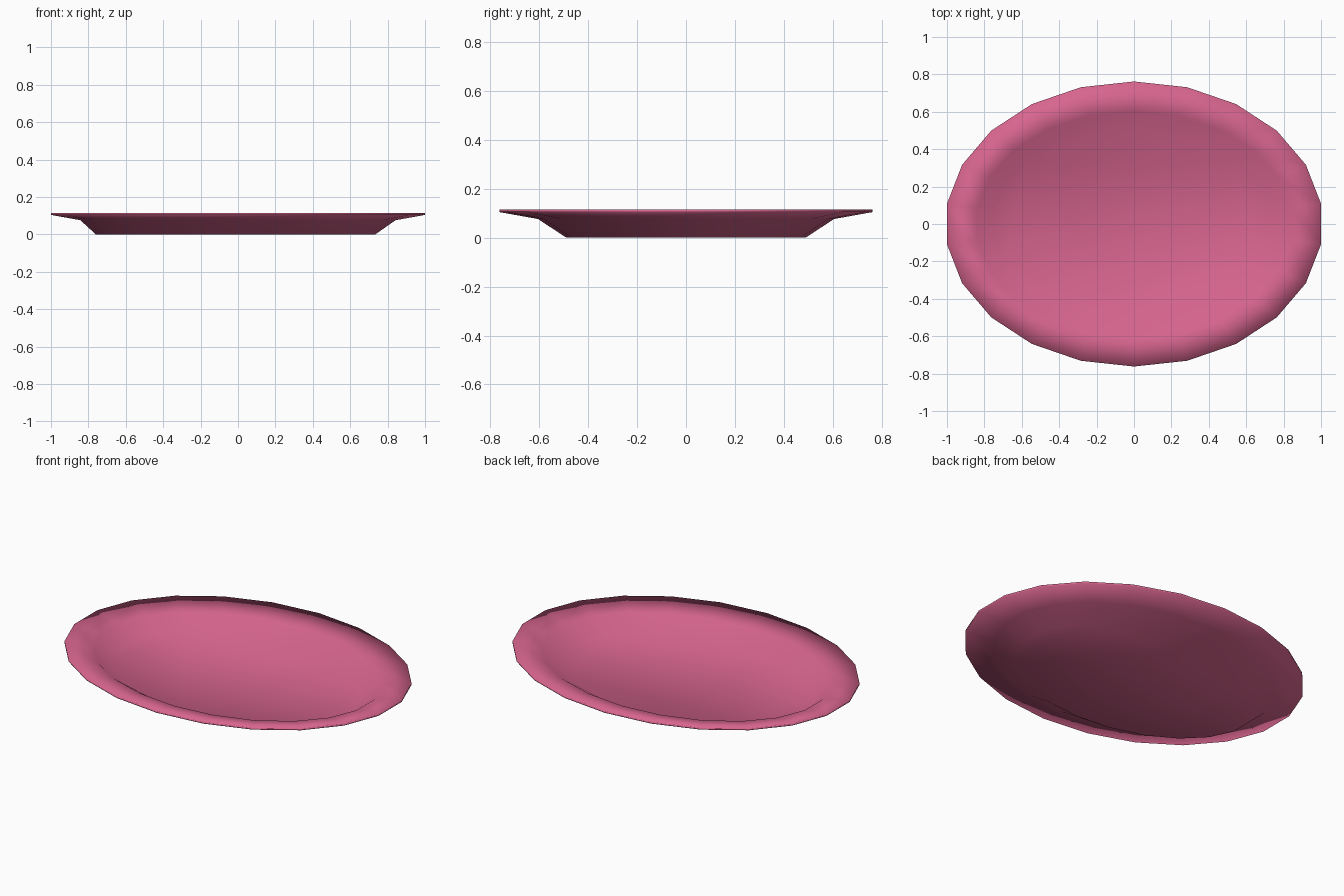
import bpy, bmesh
from math import sin, cos, tau

if "Cube" in bpy.data.objects:
    bpy.data.objects.remove(bpy.data.objects["Cube"])

SIDES = 22
WIDEST = sin(tau * 5 / SIDES)  # largest x factor of the 22-gon


def ring(bm, half_x, half_y, z, shift=0.0):
    return [bm.verts.new((shift + half_x / WIDEST * sin(tau * i / SIDES),
                          half_y * cos(tau * i / SIDES), z)) for i in range(SIDES)]


# Oval profile: inner floor, up over the rim, down to the foot
profile = [
    (0.745, 0.487, 0.011, -0.013),
    (0.84, 0.603, 0.086, 0.0),
    (1.0, 0.762, 0.114, 0.0),
    (1.0, 0.762, 0.104, 0.0),
    (0.843, 0.605, 0.076, 0.0),
    (0.747, 0.489, 0.0, -0.013),
]

bm = bmesh.new()
rings = [ring(bm, *p) for p in profile]
for a, b in zip(rings, rings[1:]):
    for i in range(SIDES):
        j = (i + 1) % SIDES
        bm.faces.new((a[i], a[j], b[j], b[i]))
bm.faces.new(rings[0])
bm.faces.new(rings[-1])
bmesh.ops.recalc_face_normals(bm, faces=bm.faces)
for f in bm.faces:
    f.smooth = True

mesh = bpy.data.meshes.new("oval_plate")
bm.to_mesh(mesh)
bm.free()
plate = bpy.data.objects.new("oval_plate", mesh)
bpy.context.collection.objects.link(plate)

# Pink glaze
mat = bpy.data.materials.new("pink_glaze")
mat.diffuse_color = (0.68, 0.13, 0.27, 1)
mat.use_nodes = True
mat.node_tree.nodes["Principled BSDF"].inputs["Base Color"].default_value = mat.diffuse_color
mesh.materials.append(mat)
